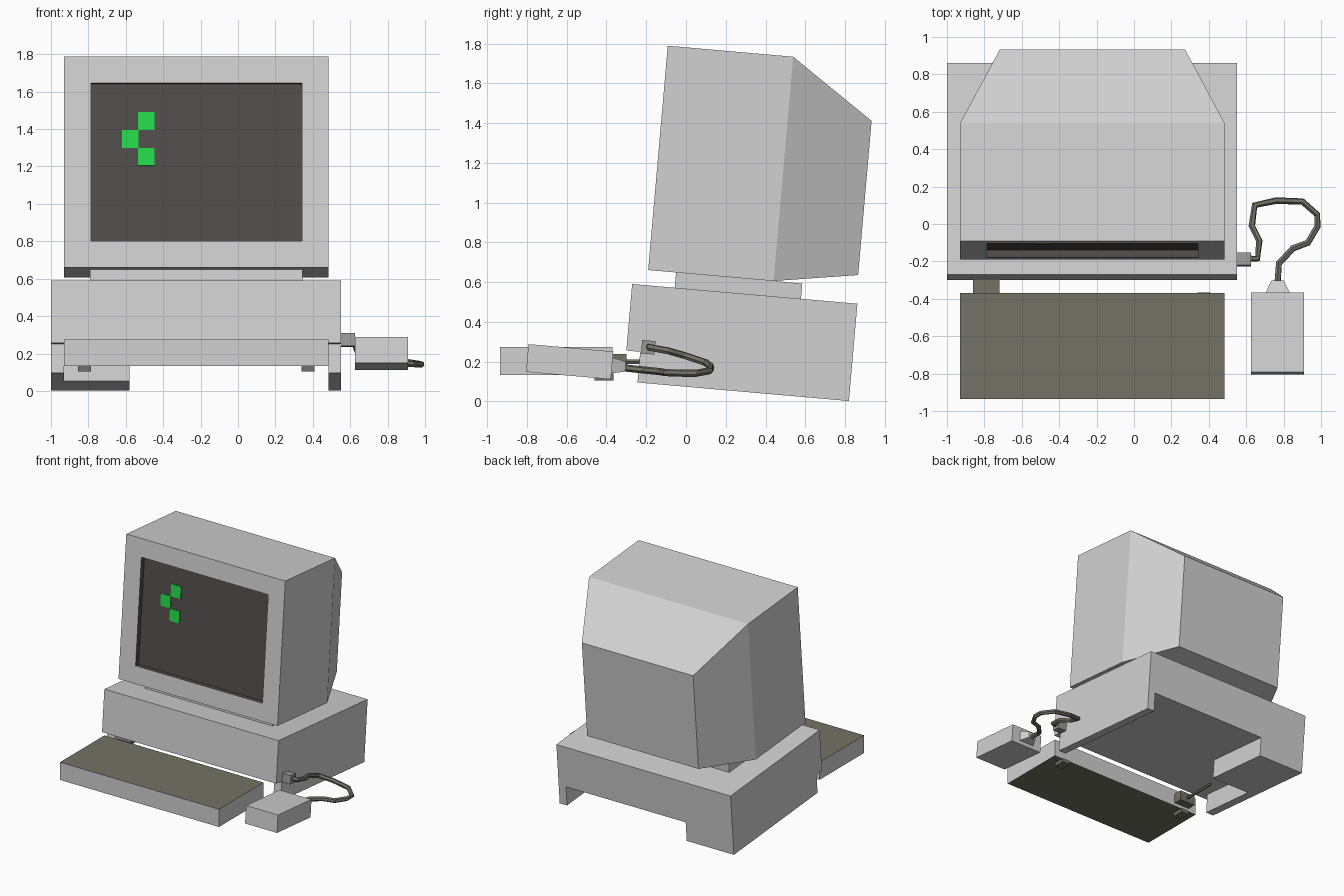
import bpy
import bmesh
import math
from mathutils import Matrix, Vector

cube = bpy.data.objects.get("Cube")
if cube:
    bpy.data.objects.remove(cube, do_unlink=True)


def material(name, r, g, b):
    m = bpy.data.materials.new(name)
    m.use_nodes = True
    m.diffuse_color = (r, g, b, 1)
    m.node_tree.nodes["Principled BSDF"].inputs["Base Color"].default_value = (r, g, b, 1)
    return m


CASE = material("light grey plastic", 0.64, 0.64, 0.64)
BROWN = material("brown grey", 0.175, 0.17, 0.135)
SCREEN = material("dark screen", 0.085, 0.075, 0.072)
GREEN = material("screen green", 0.018, 0.70, 0.066)
PLUG = material("plug grey", 0.32, 0.32, 0.31)

TILT = Matrix.Rotation(math.radians(-5), 4, "X")
LEVEL = Matrix.Identity(4)
# Frame of the computer: front lower edge of the case
BODY = Matrix.Translation((0, -0.30, 0.256)) @ TILT
MONITOR = BODY @ Matrix.Translation((0, 0.074, 0.413))


def rect(x0, x1, z0, z1, y):
    """Rectangular section across the y axis."""
    return [(x0, y, z0), (x1, y, z0), (x1, y, z1), (x0, y, z1)]


def loft(name, sections, mats, frame=LEVEL, rule=None):
    """Join rectangular sections into a closed solid; rule picks face materials."""
    bm = bmesh.new()
    rings = [[bm.verts.new(p) for p in s] for s in sections]
    faces = [bm.faces.new(rings[0]), bm.faces.new(rings[-1])]
    for a, b in zip(rings, rings[1:]):
        for i in range(4):
            j = (i + 1) % 4
            faces.append(bm.faces.new((a[i], a[j], b[j], b[i])))
    bmesh.ops.recalc_face_normals(bm, faces=faces)
    if rule:
        for f in faces:
            f.material_index = rule(f)
    mesh = bpy.data.meshes.new(name)
    bm.to_mesh(mesh)
    bm.free()
    for m in mats:
        mesh.materials.append(m)
    ob = bpy.data.objects.new(name, mesh)
    ob.matrix_world = frame
    bpy.context.collection.objects.link(ob)
    return ob


def box(name, x, y, z, mat, frame=LEVEL):
    return loft(name, [rect(*x, *z, y[0]), rect(*x, *z, y[1])], [mat], frame)


def cable(name, points, radius, mat):
    """Faceted tube along a path."""
    curve = bpy.data.curves.new(name, "CURVE")
    curve.dimensions = "3D"
    curve.bevel_depth = radius
    curve.bevel_resolution = 1
    curve.use_fill_caps = True
    spline = curve.splines.new("POLY")
    spline.points.add(len(points) - 1)
    for p, co in zip(spline.points, points):
        p.co = (*co, 1)
    spline.use_smooth = False
    curve.materials.append(mat)
    ob = bpy.data.objects.new(name, curve)
    bpy.context.collection.objects.link(ob)


# Computer case with side rails and a larger rear block below
box("computer_case", (-1, 0.55), (0, 1.137), (0, 0.336), CASE, BODY)
box("left_rail", (0.485, 0.55), (0.07, 1.137), (-0.155, 0), CASE, BODY)
box("right_rail", (-1, -0.93), (0.07, 1.137), (-0.155, 0), CASE, BODY)
box("rear_block", (-0.93, -0.58), (0.57, 1.137), (-0.155, 0), CASE, BODY)
box("monitor_neck", (-0.79, 0.345), (0.215, 0.852), (0.336, 0.413), CASE, BODY)

# Monitor: recessed screen, square front housing, tapered back
opening = (-0.787, 0.342, 0.14, 0.988)
housing = (-0.93, 0.485, 0, 1.132)


def screen_rule(f):
    c = f.calc_center_median()
    inside = opening[0] - 0.01 < c.x < opening[1] + 0.01 and 0.13 < c.z < 1.0
    return 1 if inside and 0.01 < c.y < 0.05 else 0


loft("monitor", [
    rect(*opening, 0.04),
    rect(*opening, 0),
    rect(*housing, 0),
    rect(*housing, 0.633),
    rect(-0.717, 0.273, 0.067, 0.845, 1.054),
], [CASE, SCREEN], MONITOR, screen_rule)

# Green prompt made of three blocks
for i, x in enumerate((-0.535, -0.621, -0.535)):
    z = 0.548 + i * 0.096
    box(f"prompt_block_{i + 1}", (x, x + 0.088), (0.033, 0.0395), (z, z + 0.096),
        GREEN, MONITOR)

# Keyboard with grey edges, brown top and bottom
loft("keyboard", [
    rect(-0.93, 0.485, 0.133, 0.275, -0.935),
    rect(-0.93, 0.485, 0.133, 0.275, -0.37),
], [CASE, BROWN], rule=lambda f: int(abs(f.normal.z) > 0.5))
for name, x in (("right", -0.855), ("left", 0.34)):
    box(f"keyboard_{name}_foot", (x, x + 0.07), (-0.46, -0.365), (0.105, 0.14), BROWN)
box("keyboard_plug", (-0.86, -0.72), (-0.37, -0.30), (0.16, 0.24), BROWN)
cable("keyboard_cable", [(-0.79, -0.31, 0.2), (-0.79, -0.02, 0.2)], 0.012, BROWN)

# Mouse with tapered neck
MOUSE = Matrix.Translation((0.768, -0.585, 0.2)) @ TILT
box("mouse", (-0.142, 0.142), (-0.214, 0.214), (-0.07, 0.07), CASE, MOUSE)
loft("mouse_neck", [
    rect(-0.065, 0.065, -0.04, 0.04, 0.214),
    rect(-0.033, 0.033, -0.025, 0.025, 0.282),
], [CASE], MOUSE)

# Mouse plug and its looping cable
box("mouse_plug", (0.55, 0.625), (0.075, 0.142), (-0.008, 0.06), PLUG, BODY)
cable("mouse_cable", [
    (0.60, -0.185, 0.275), (0.66, -0.185, 0.272), (0.67, -0.09, 0.255),
    (0.63, -0.01, 0.232), (0.645, 0.10, 0.195), (0.76, 0.125, 0.175),
    (0.90, 0.12, 0.155), (0.98, 0.05, 0.142), (0.98, -0.015, 0.142),
    (0.93, -0.10, 0.145), (0.85, -0.13, 0.15), (0.775, -0.21, 0.158),
    (0.767, -0.32, 0.17),
], 0.018, BROWN)
